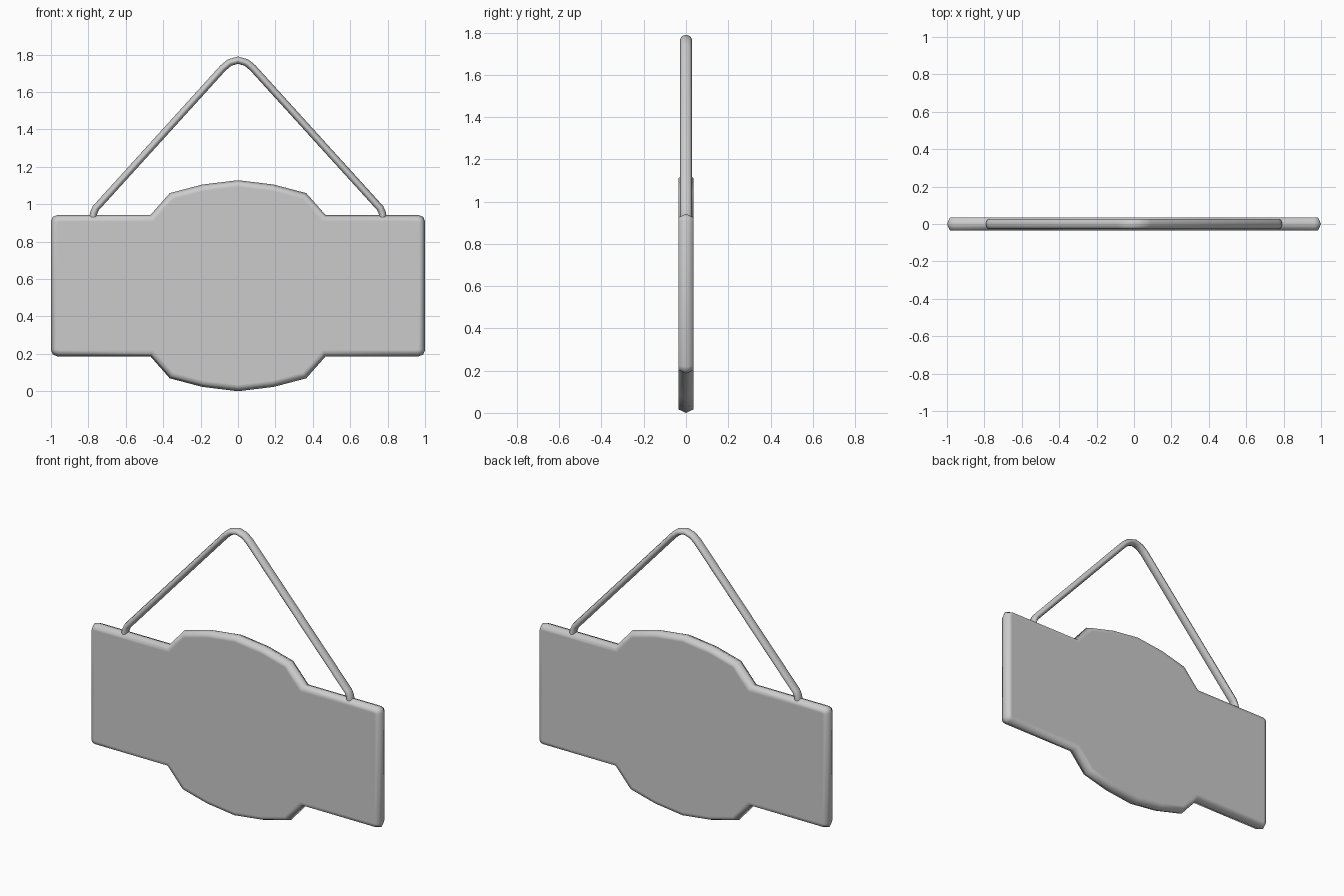
import bpy, bmesh
from mathutils import Vector

if "Cube" in bpy.data.objects:
    bpy.data.objects.remove(bpy.data.objects["Cube"])

CENTRE_Z = 0.564

# Upper-right quarter of the board outline, relative to the board centre
quarter = [(1.0, 0.345), (0.99, 0.368), (0.965, 0.378), (0.468, 0.378),
           (0.365, 0.495), (0.19, 0.541)]
upper = quarter + [(0, 0.564)] + [(-x, z) for x, z in reversed(quarter)]
outline = [Vector(p) for p in upper + [(-x, -z) for x, z in upper]]


def inset(points, d):
    """Mitred inward offset of a counter-clockwise outline."""
    result = []
    n = len(points)
    for i, p in enumerate(points):
        a = (p - points[i - 1]).normalized()
        b = (points[(i + 1) % n] - p).normalized()
        na, nb = Vector((-a.y, a.x)), Vector((-b.y, b.x))
        result.append(p + (na + nb) * d / (1 + na.dot(nb)))
    return result


# Board: stacked rings giving a flat face with a rounded, ridged rim
bm = bmesh.new()
rings = []
for d, y in [(0.035, -0.035), (0.016, -0.035), (0, 0), (0.016, 0.035), (0.035, 0.035)]:
    rings.append([bm.verts.new((p.x, y, p.y + CENTRE_Z)) for p in inset(outline, d)])
n = len(outline)
for r, s in zip(rings, rings[1:]):
    for i in range(n):
        j = (i + 1) % n
        bm.faces.new((r[i], r[j], s[j], s[i]))
bm.faces.new(rings[0])
bm.faces.new(rings[-1])
bmesh.ops.recalc_face_normals(bm, faces=bm.faces)
for f in bm.faces:
    f.smooth = True
mesh = bpy.data.meshes.new("sign_board")
bm.to_mesh(mesh)
bm.free()
board = bpy.data.objects.new("sign_board", mesh)
bpy.context.collection.objects.link(board)

# Hanging cord: tube along a peaked path, widened in depth
half = [(0.775, 0.92), (0.773, 0.95), (0.76, 0.979), (0.08, 1.728), (0.045, 1.757)]
path = [(-x, z) for x, z in half] + [(0, 1.77)] + half[::-1]
curve = bpy.data.curves.new("hanging_cord", 'CURVE')
curve.dimensions = '3D'
curve.bevel_depth = 0.0195
curve.bevel_resolution = 2
curve.use_fill_caps = True
spline = curve.splines.new('POLY')
spline.points.add(len(path) - 1)
for pt, (x, z) in zip(spline.points, path):
    pt.co = (x, 0, z, 1)
spline.use_smooth = True
cord = bpy.data.objects.new("hanging_cord", curve)
cord.scale.y = 1.4
bpy.context.collection.objects.link(cord)
